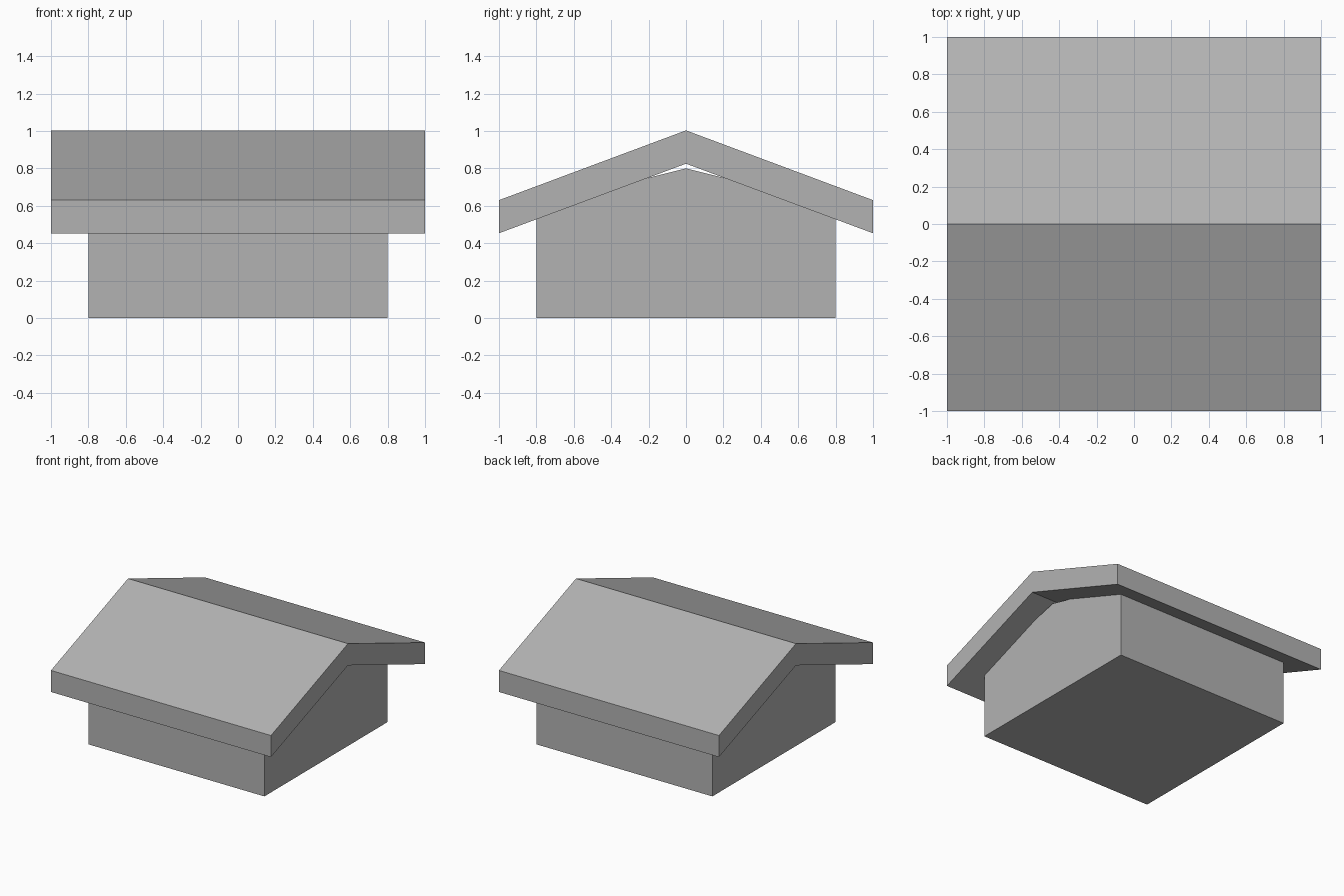
import bpy
import bmesh

cube = bpy.data.objects.get("Cube")
if cube:
    bpy.data.objects.remove(cube, do_unlink=True)

grey = bpy.data.materials.new("plain_grey")
grey.use_nodes = True
colour = (0.45, 0.45, 0.45, 1)
grey.diffuse_color = colour
grey.node_tree.nodes["Principled BSDF"].inputs["Base Color"].default_value = colour


def extrude_profile(name, profile, half_width):
    """Sweep a closed (y, z) profile along x, centred on the origin."""
    bm = bmesh.new()
    face = bm.faces.new([bm.verts.new((-half_width, y, z)) for y, z in profile])
    swept = bmesh.ops.extrude_face_region(bm, geom=[face], use_keep_orig=True)
    verts = [v for v in swept["geom"] if isinstance(v, bmesh.types.BMVert)]
    bmesh.ops.translate(bm, verts=verts, vec=(2 * half_width, 0, 0))
    bmesh.ops.recalc_face_normals(bm, faces=bm.faces)
    mesh = bpy.data.meshes.new(name)
    bm.to_mesh(mesh)
    bm.free()
    mesh.materials.append(grey)
    obj = bpy.data.objects.new(name, mesh)
    bpy.context.collection.objects.link(obj)
    return obj


# Walls with shallow gables, their eaves tucked inside the roof
extrude_profile("walls", [(-0.8, 0), (0.8, 0), (0.8, 0.6), (0, 0.8), (-0.8, 0.6)], 0.8)

# Thick overhanging gable roof
extrude_profile("roof", [(-1, 0.453), (0, 0.825), (1, 0.453),
                         (1, 0.63), (0, 1.003), (-1, 0.63)], 1.0)
